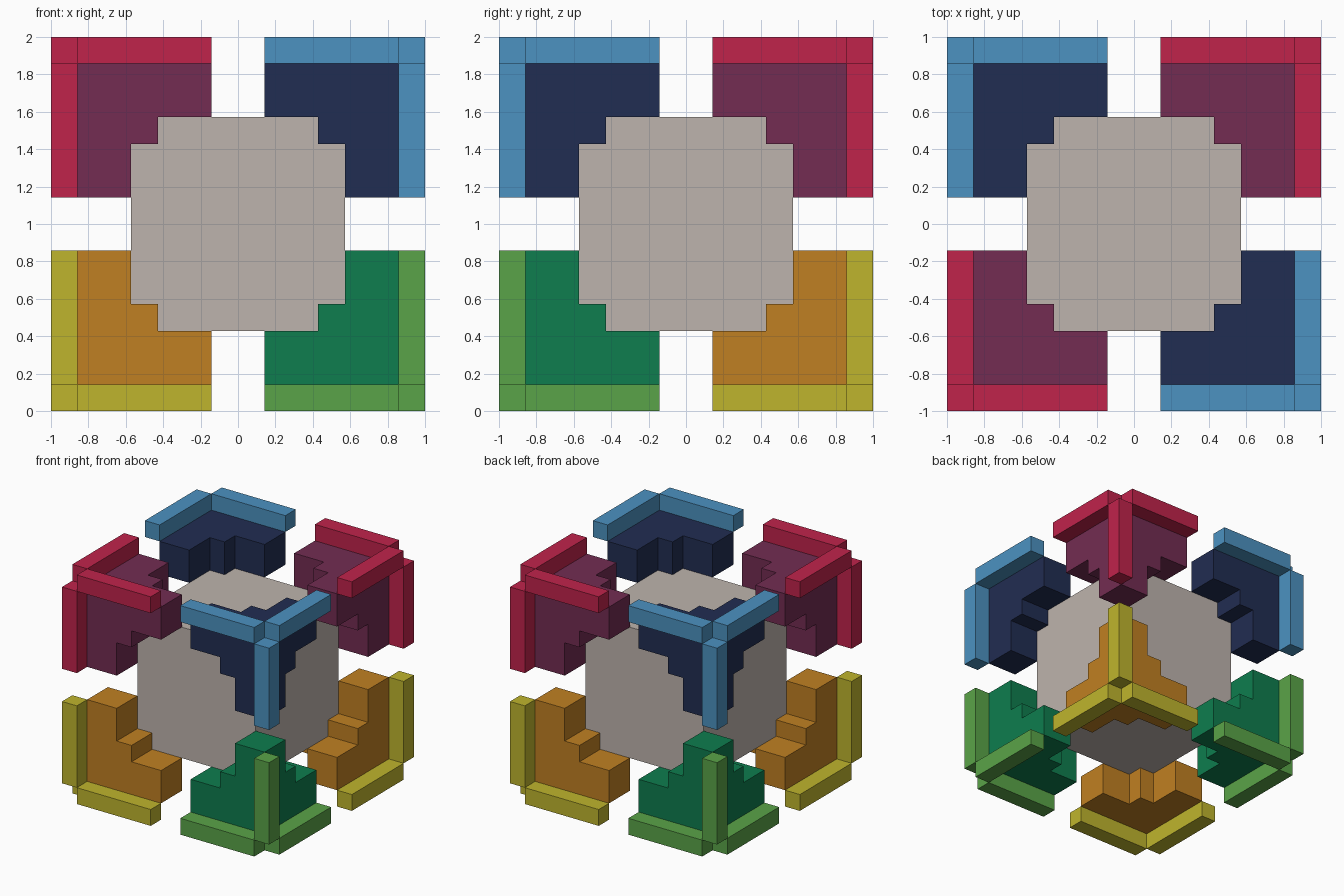
import bpy, bmesh
from itertools import product
from mathutils import Vector

if "Cube" in bpy.data.objects:
    bpy.data.objects.remove(bpy.data.objects["Cube"], do_unlink=True)

U = 1 / 7                      # module: the whole model is 14 modules wide
CENTRE = Vector((0, 0, 1))


def material(name, rgb):
    """Flat colour given as 0-255 display values, stored as linear."""
    def linear(c):
        c /= 255
        return c / 12.92 if c <= 0.04045 else ((c + 0.055) / 1.055) ** 2.4
    colour = [linear(c) for c in rgb] + [1]
    mat = bpy.data.materials.new(name)
    mat.use_nodes = True
    mat.diffuse_color = colour
    mat.node_tree.nodes["Principled BSDF"].inputs["Base Color"].default_value = colour
    return mat


def finish(bm, name, mat):
    bmesh.ops.recalc_face_normals(bm, faces=bm.faces)
    mesh = bpy.data.meshes.new(name)
    bm.to_mesh(mesh)
    bm.free()
    mesh.materials.append(mat)
    obj = bpy.data.objects.new(name, mesh)
    bpy.context.collection.objects.link(obj)


def box(name, lo, hi, sign, mat):
    """Box between two module corners, mirrored into an octant."""
    bm = bmesh.new()
    bmesh.ops.create_cube(bm, size=1)
    for v in bm.verts:
        v.co = CENTRE + Vector([s * U * (l if c < 0 else h)
                                for c, l, h, s in zip(v.co, lo, hi, sign)])
    finish(bm, name, mat)


def corner_block(name, sign, mat):
    """Three thick arms meeting at a corner, with a stepped inner cube."""
    cuts = [1, 3, 4, 6]

    def solid(cell):
        return (all(0 <= i <= 2 for i in cell)
                and (sum(i == 2 for i in cell) >= 2 or min(cell) >= 1))

    bm = bmesh.new()
    for cell in product(range(3), repeat=3):
        if not solid(cell):
            continue
        for axis, side in product(range(3), (0, 1)):
            near = list(cell)
            near[axis] += 2 * side - 1
            if solid(near):
                continue
            # outer skin only: one quad where the neighbour cell is empty
            b, c = (axis + 1) % 3, (axis + 2) % 3
            quad = []
            for db, dc in ((0, 0), (1, 0), (1, 1), (0, 1)):
                i = list(cell)
                i[axis] += side
                i[b] += db
                i[c] += dc
                quad.append(bm.verts.new(
                    CENTRE + Vector([s * U * cuts[k] for s, k in zip(sign, i)])))
            bm.faces.new(quad)
    bmesh.ops.remove_doubles(bm, verts=bm.verts, dist=0.001)
    bmesh.ops.recalc_face_normals(bm, faces=bm.faces)
    bmesh.ops.dissolve_limit(bm, angle_limit=0.01, verts=bm.verts, edges=bm.edges)
    finish(bm, name, mat)


stone = material("warm_grey", (190, 180, 173))
# (is top, is on the front-left / back-right diagonal): block and rail colours
palette = {
    (True, True): (material("navy", (33, 45, 82)), material("sky_blue", (76, 146, 193))),
    (True, False): (material("plum", (115, 44, 82)), material("crimson", (192, 35, 75))),
    (False, True): (material("deep_green", (14, 125, 78)), material("leaf_green", (90, 164, 72))),
    (False, False): (material("orange", (192, 128, 34)), material("yellow", (191, 181, 45))),
}

# Central cube
box("core", (-4, -4, -4), (4, 4, 4), (1, 1, 1), stone)

# Eight corners, each a stepped block with three outer rails
for sign in product((-1, 1), repeat=3):
    x, y, z = sign
    where = "_".join(("top" if z > 0 else "bottom",
                      "front" if y < 0 else "back",
                      "left" if x > 0 else "right"))
    block_mat, rail_mat = palette[z > 0, x * y < 0]
    corner_block("corner_block_" + where, sign, block_mat)
    for axis, label in enumerate(("side", "depth", "upright")):
        lo, hi = [6, 6, 6], [7, 7, 7]
        lo[axis], hi[axis] = 1, 6
        box(f"{label}_rail_{where}", lo, hi, sign, rail_mat)
